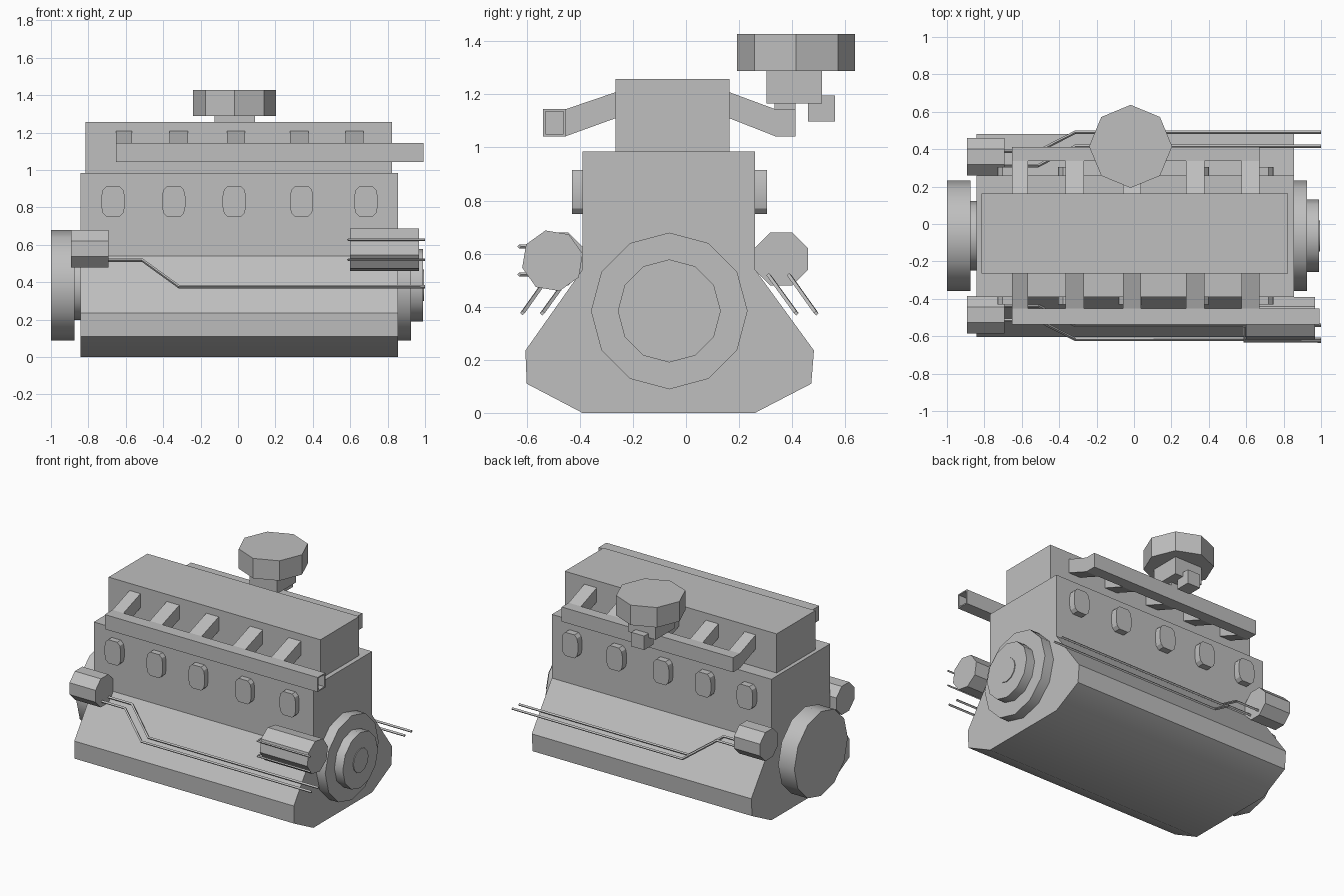
import bpy, bmesh, math
from mathutils import Vector

if "Cube" in bpy.data.objects:
    bpy.data.objects.remove(bpy.data.objects["Cube"])

MID = -0.063  # y of the engine's centre plane
grey = bpy.data.materials.new("engine_grey")
grey.diffuse_color = (0.52, 0.52, 0.52, 1)
grey.use_nodes = True
grey.node_tree.nodes["Principled BSDF"].inputs["Base Color"].default_value = grey.diffuse_color


def prism(name, profile, axis, lo, hi, open_end=False):
    """Extrude a 2D profile along an axis: x takes (y,z), y takes (x,z), z takes (x,y)."""
    place = {'x': lambda p, t: (t, p[0], p[1]),
             'y': lambda p, t: (p[0], t, p[1]),
             'z': lambda p, t: (p[0], p[1], t)}[axis]
    bm = bmesh.new()
    a = [bm.verts.new(place(p, lo)) for p in profile]
    b = [bm.verts.new(place(p, hi)) for p in profile]
    n = len(profile)
    bm.faces.new(a)
    end = bm.faces.new(b)
    for i in range(n):
        j = (i + 1) % n
        bm.faces.new((a[i], a[j], b[j], b[i]))
    bmesh.ops.recalc_face_normals(bm, faces=bm.faces)
    if open_end:  # hollow the far end
        bmesh.ops.inset_individual(bm, faces=[end], thickness=0.012)
        new = bmesh.ops.extrude_discrete_faces(bm, faces=[end])['faces'][0]
        bmesh.ops.translate(bm, verts=new.verts, vec=(-0.15, 0, 0))
    mesh = bpy.data.meshes.new(name)
    bm.to_mesh(mesh)
    bm.free()
    mesh.materials.append(grey)
    obj = bpy.data.objects.new(name, mesh)
    bpy.context.collection.objects.link(obj)
    return obj


def rect(u0, u1, v0, v1):
    return [(u0, v0), (u1, v0), (u1, v1), (u0, v1)]


def ring(cu, cv, r, n, start=0.0):
    return [(cu + r * math.cos(math.radians(start) + math.tau * i / n),
             cv + r * math.sin(math.radians(start) + math.tau * i / n)) for i in range(n)]


def pipe(name, points, r):
    cu = bpy.data.curves.new(name, 'CURVE')
    cu.dimensions = '3D'
    cu.bevel_depth = r
    cu.bevel_resolution = 0
    cu.use_fill_caps = True
    sp = cu.splines.new('POLY')
    sp.points.add(len(points) - 1)
    for p, co in zip(sp.points, points):
        p.co = (*co, 1)
    sp.use_smooth = False
    cu.materials.append(grey)
    bpy.context.collection.objects.link(bpy.data.objects.new(name, cu))


# Engine block with flared sump, and the cover on top
prism("engine_block", [(-0.39, 0), (0.26, 0), (0.472, 0.11), (0.482, 0.235), (0.26, 0.54),
                       (0.26, 0.985), (-0.39, 0.985), (-0.39, 0.54), (-0.605, 0.235),
                       (-0.6, 0.11)], 'x', -0.842, 0.855)
prism("top_cover", rect(-0.265, 0.163, 0.985, 1.258), 'x', -0.815, 0.823)

# Flywheel on the left end, pulley on the right end
for name, r, lo, hi in [("flywheel", 0.295, -1.0, -0.875), ("flywheel_hub", 0.185, -0.875, -0.842),
                        ("pulley_disc", 0.295, 0.855, 0.925), ("pulley_step", 0.194, 0.925, 0.99),
                        ("pulley_cap", 0.083, 0.99, 0.995)]:
    prism(name, ring(MID, 0.384, r, 12), 'x', lo, hi)

# Manifolds: bar and five sloping runners on each side
prism("front_manifold", rect(-0.538, -0.453, 1.042, 1.144), 'x', -0.653, 0.992, open_end=True)
prism("rear_manifold", rect(0.336, 0.413, 1.042, 1.144), 'x', -0.653, 0.672)
runners = [(-0.653, -0.568), (-0.365, -0.268), (-0.06, 0.037), (0.278, 0.376), (0.576, 0.672)]
for i, (x0, x1) in enumerate(runners):
    for side, y_in, y_out in [("front", -0.265, -0.453), ("rear", 0.163, 0.336)]:
        prism(f"{side}_runner_{i}", [(y_in, 1.11), (y_in, 1.208), (y_out, 1.144), (y_out, 1.042)],
              'x', x0, x1)

# Rounded plugs along both sides of the block
quarter = [(0.062, 0.03), (0.055, 0.062), (0.035, 0.082)]
half = quarter + [(-u, v) for u, v in reversed(quarter)]
plug = half + [(-u, -v) for u, v in half]
for i, x in enumerate([-0.668, -0.344, -0.02, 0.34, 0.684]):
    shape = [(x + u, 0.832 + v) for u, v in plug]
    prism(f"front_plug_{i}", shape, 'y', -0.43, -0.389)
    prism(f"rear_plug_{i}", shape, 'y', 0.259, 0.306)

# Carburettor and air filter above the rear manifold
prism("carburettor_neck", rect(-0.06, 0.04, 0.333, 0.413), 'z', 1.144, 1.168)
prism("carburettor_body", rect(-0.125, 0.09, 0.304, 0.513), 'z', 1.166, 1.29)
prism("carburettor_float_box", rect(-0.07, 0.03, 0.46, 0.562), 'z', 1.098, 1.196)
prism("air_filter", ring(-0.018, 0.415, 0.222, 8), 'z', 1.288, 1.427)

# Side motors and the paired pipes that run from them
for side, s in [("front", -1), ("rear", 1)]:
    prism(f"{side}_motor", ring(MID + s * 0.422, 0.58, 0.108, 8, 22.5), 'x', -0.893, -0.692)
    for k, (d0, d1) in enumerate([(0.375, 0.478), (0.452, 0.553)]):
        y0, y1 = MID + s * d0, MID + s * d1
        pipe(f"{side}_pipe_{k}", [(-0.70, y0, 0.518), (-0.512, y0, 0.518),
                                  (-0.315, y1, 0.376), (1.0, y1, 0.376)], 0.009)

# Large front motor with two bent thin pipes
prism("large_motor", ring(-0.503, 0.573, 0.117, 8, 13), 'x', 0.6, 0.967)
for k, z in enumerate([0.627, 0.521]):
    pipe(f"large_motor_pipe_{k}", [(0.59, -0.55, z), (0.59, -0.628, z), (1.0, -0.628, z)], 0.007)

# Soft shading across shallow angles only
meshes = [o for o in bpy.context.collection.objects if o.type == 'MESH']
for o in meshes:
    o.select_set(True)
bpy.context.view_layer.objects.active = meshes[0]
bpy.ops.object.shade_smooth_by_angle(angle=math.radians(31))
